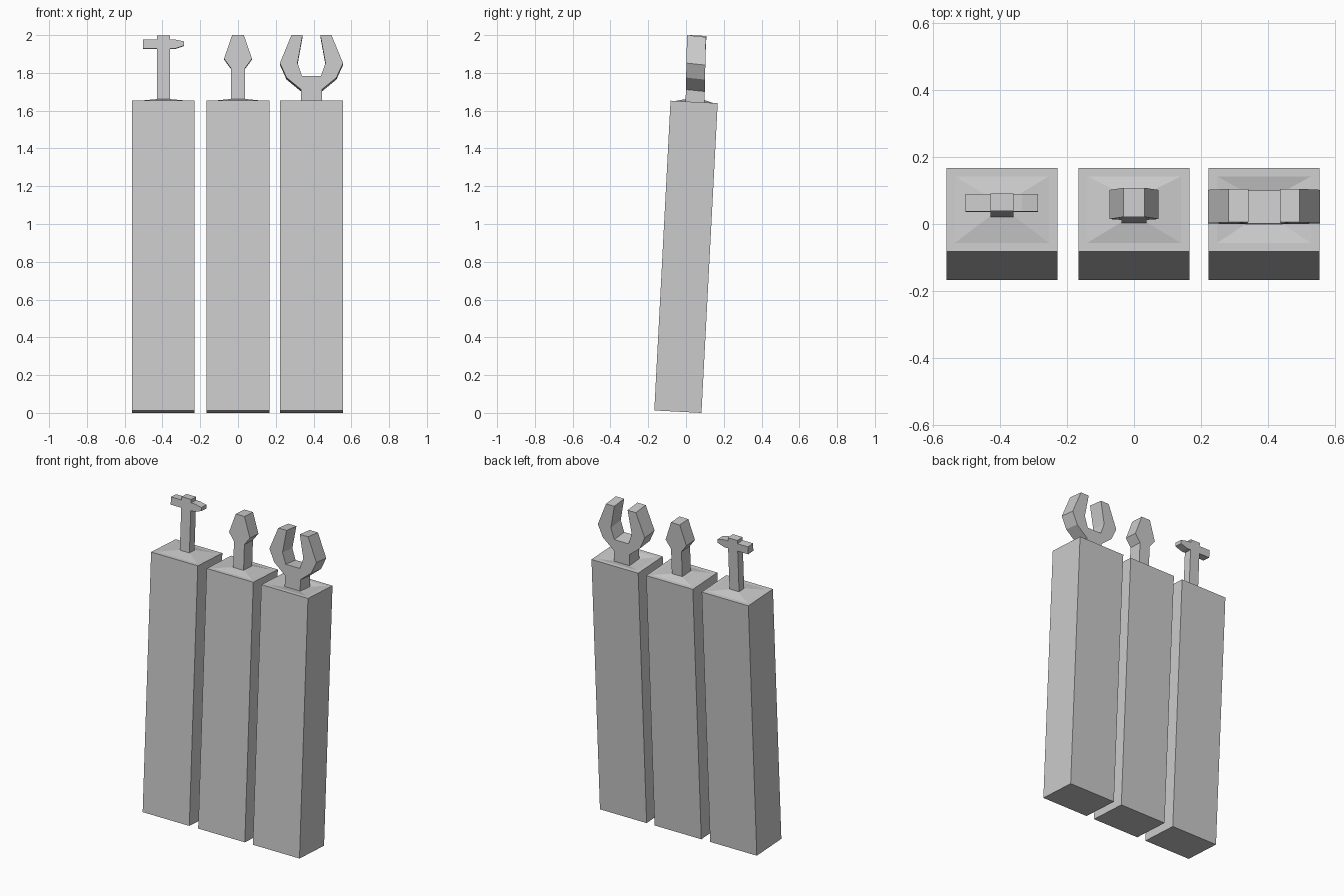
import bpy
import bmesh
import math

cube = bpy.data.objects.get("Cube")
if cube:
    bpy.data.objects.remove(cube, do_unlink=True)

TILT = math.radians(3)

gray = bpy.data.materials.new("plain gray")
gray.use_nodes = True
gray.diffuse_color = (0.6, 0.6, 0.6, 1)
gray.node_tree.nodes["Principled BSDF"].inputs["Base Color"].default_value = (0.6, 0.6, 0.6, 1)


def finish(bm, name):
    bmesh.ops.recalc_face_normals(bm, faces=bm.faces)
    mesh = bpy.data.meshes.new(name)
    bm.to_mesh(mesh)
    bm.free()
    mesh.materials.append(gray)
    obj = bpy.data.objects.new(name, mesh)
    bpy.context.collection.objects.link(obj)
    return obj


def bridge(bm, a, b):
    for i in range(len(a)):
        j = (i + 1) % len(a)
        bm.faces.new((a[i], a[j], b[j], b[i]))


def handle_box(name, x, stem_w, stem_d, stem_y, rise):
    """Leaning square handle whose top slopes to the foot of the tool."""
    bm = bmesh.new()
    h = 1.642
    sections = [(0.166, 0.125, 0, 0), (0.166, 0.125, 0, h),
                (0.141, 0.1, 0, h), (stem_w, stem_d, stem_y, h + rise)]
    rings = [[bm.verts.new((sx * w, yc + sy * d, z))
              for sx, sy in ((-1, -1), (1, -1), (1, 1), (-1, 1))]
             for w, d, yc, z in sections]
    for a, b in zip(rings, rings[1:]):
        bridge(bm, a, b)
    bm.faces.new(rings[0])
    bm.faces.new(rings[-1])
    obj = finish(bm, name)
    obj.location = (x, -0.043, 0.0065)
    obj.rotation_euler.x = -TILT


def tool(name, x, outline, front, depth, lean=TILT, drop=TILT):
    """Extruded outline that leans back with its handle."""
    bm = bmesh.new()
    fronts = [bm.verts.new((x + px, front + (z - 1.65) * math.tan(lean), z))
              for px, z in outline]
    backs = [bm.verts.new((v.co.x, v.co.y + depth, v.co.z - depth * math.tan(drop)))
             for v in fronts]
    bridge(bm, fronts, backs)
    bm.faces.new(fronts)
    bm.faces.new(backs)
    finish(bm, name)


def mirrored(half):
    return half + [(-px, z) for px, z in reversed(half)]


# Handles
handle_box("hammer_handle", -0.395, 0.034, 0.027, 0.008, 0.014)
handle_box("screwdriver_handle", 0, 0.037, 0.043, 0.005, 0.014)
handle_box("wrench_handle", 0.389, 0.055, 0.048, 0.005, -0.012)

# Hammer with a blunt face on the right and a tapered peen on the left
hammer = [(-0.034, 1.65), (0.034, 1.65), (0.034, 1.928), (0.06, 1.928),
          (0.108, 1.944), (0.108, 1.967), (0.06, 1.977), (0.034, 1.977),
          (0.034, 1.998), (-0.034, 1.998), (-0.034, 1.977), (-0.109, 1.977),
          (-0.109, 1.928), (-0.034, 1.928)]
tool("hammer", -0.395, hammer, 0.021, 0.052)

# Screwdriver with a spade-shaped tip
screwdriver = mirrored([(0.037, 1.65), (0.037, 1.825), (0.074, 1.875), (0.031, 2.0)])
tool("screwdriver", 0, screwdriver, 0.003, 0.087)

# Open-ended wrench
wrench = mirrored([(0.055, 1.64), (0.055, 1.712), (0.132, 1.775), (0.167, 1.852),
                   (0.106, 2.0), (0.047, 2.0), (0.074, 1.853), (0.05, 1.783)])
tool("wrench", 0.389, wrench, -0.002, 0.1, math.radians(1.2), math.radians(6))
